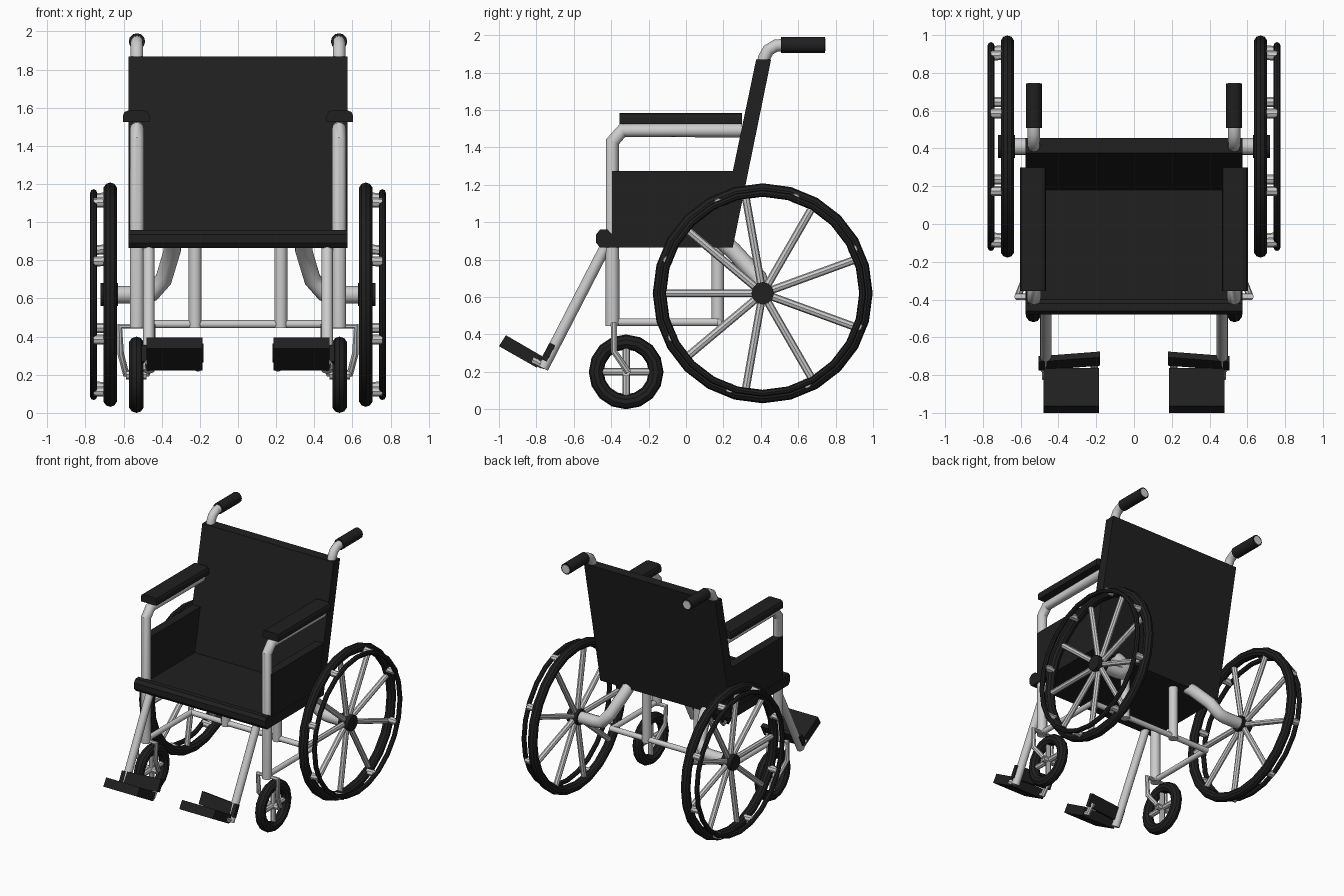
import bpy, bmesh, math
from mathutils import Vector, Matrix

if "Cube" in bpy.data.objects:
    bpy.data.objects.remove(bpy.data.objects["Cube"])

black = bpy.data.materials.new("black")
black.diffuse_color = (0.014, 0.014, 0.014, 1)
black.use_nodes = True
black.node_tree.nodes["Principled BSDF"].inputs["Base Color"].default_value = black.diffuse_color


def finish(ob, name, dark=False, mirror=True, smooth=True):
    ob.name = name
    bpy.ops.object.select_all(action='DESELECT')
    ob.select_set(True)
    bpy.context.view_layer.objects.active = ob
    bpy.ops.object.transform_apply(location=True, rotation=True, scale=True)
    if dark:
        ob.data.materials.append(black)
    if smooth:
        bpy.ops.object.shade_smooth_by_angle(angle=math.radians(35))
    if mirror:
        m = ob.modifiers.new("mirror", 'MIRROR')
        m.use_mirror_merge = False
    return ob


def tube(name, paths, r, res=4, **kw):
    """Round tubes swept along one or more point lists."""
    cu = bpy.data.curves.new(name, 'CURVE')
    cu.dimensions = '3D'
    cu.bevel_depth, cu.bevel_resolution, cu.use_fill_caps = r, res, True
    for pts in paths:
        s = cu.splines.new('POLY')
        s.points.add(len(pts) - 1)
        for p, co in zip(s.points, pts):
            p.co = (*co, 1)
    ob = bpy.data.objects.new(name, cu)
    bpy.context.collection.objects.link(ob)
    bpy.ops.object.select_all(action='DESELECT')
    ob.select_set(True)
    bpy.context.view_layer.objects.active = ob
    bpy.ops.object.convert(target='MESH')
    return finish(bpy.context.object, name, **kw)


def slab(name, profile, x0, x1, dark=True, mirror=True):
    """Side profile of (y, z) points extruded along x."""
    bm = bmesh.new()
    f = bm.faces.new([bm.verts.new((x0, y, z)) for y, z in profile])
    ext = bmesh.ops.extrude_face_region(bm, geom=[f])['geom']
    bmesh.ops.translate(bm, vec=(x1 - x0, 0, 0),
                        verts=[v for v in ext if isinstance(v, bmesh.types.BMVert)])
    bmesh.ops.recalc_face_normals(bm, faces=bm.faces[:])
    me = bpy.data.meshes.new(name)
    bm.to_mesh(me)
    bm.free()
    ob = bpy.data.objects.new(name, me)
    bpy.context.collection.objects.link(ob)
    return finish(ob, name, dark, mirror, smooth=False)


def ring(name, c, major, minor, seg, minor_seg=10):
    bpy.ops.mesh.primitive_torus_add(location=c, rotation=(0, math.pi / 2, 0), major_radius=major,
                                     minor_radius=minor, major_segments=seg, minor_segments=minor_seg)
    return finish(bpy.context.object, name, True)


def polar(c, x, r, deg):
    a = math.radians(deg)
    return (x, c[1] + r * math.cos(a), c[2] + r * math.sin(a))


# Seat with rolled front edge, backrest, side panels
slab("seat", [(-.46, .865), (-.48, .89), (-.48, .935), (-.46, .96), (-.42, .96),
              (-.40, .94), (.22, .94), (.22, .865)], -.575, .575, mirror=False)
slab("backrest", [(.165, .865), (.25, .865), (.455, 1.87), (.375, 1.87)], -.575, .575, mirror=False)
slab("side_panel", [(-.395, .865), (.24, .865), (.285, 1.275), (-.395, 1.275)], .505, .573)

# Armrests
tube("armrest_post", [[(.53, -.393, .445), (.53, -.393, 1.43), (.53, -.34, 1.49), (.53, .3, 1.49)]], .037)
pad = slab("armrest_pad", [(-.355, 1.525), (.30, 1.525), (.30, 1.585), (-.355, 1.585)], .465, .603)
bm = bmesh.new()
bm.from_mesh(pad.data)
top = [e for e in bm.edges if all(v.co.z > 1.58 for v in e.verts)
       and abs(e.verts[0].co.x - e.verts[1].co.x) < .01]
bmesh.ops.bevel(bm, geom=top, offset=.025, segments=2, profile=.5, affect='EDGES')
bm.to_mesh(pad.data)
bm.free()

# Push handles
tube("handle_tube", [[(.53, .40, 1.80), (.53, .418, 1.88), (.53, .44, 1.92), (.53, .48, 1.944),
                      (.53, .53, 1.948), (.53, .747, 1.948)]], .033)
tube("handle_grip", [[(.53, .508, 1.948), (.53, .744, 1.948)]], .043, dark=True)

# Lower frame
tube("side_rail", [[(.53, -.39, .465), (.53, .17, .465)]], .021)
tube("cross_rail", [[(-.54, .17, .465), (.54, .17, .465)]], .021, mirror=False)
tube("rear_post", [[(.225, .17, .445), (.225, .17, .88)]], .034)
tube("axle_arm", [[(.34, .18, .91), (.345, .25, .85), (.39, .39, .70),
                   (.45, .41, .63), (.50, .41, .62), (.66, .41, .62)]], .046)

# Rear wheels with hand rims
W = (.67, .41, .62)
ring("rear_tyre", W, .552, .036, 24)
ring("hand_rim", (.757, .41, .62), .535, .018, 24, 8)
tube("rear_spokes", [[polar(W, .67, .03, 180 + 40 * i), polar(W, .67, .54, 180 + 40 * i)]
                     for i in range(9)], .021, res=2)
tube("rim_posts", [[polar(W, .68, .54, 26 + 45 * i), polar(W, .757, .535, 26 + 45 * i)]
                   for i in range(8)], .026, res=2)
tube("rear_hub", [[(.63, .41, .62), (.72, .41, .62)]], .06, dark=True)

# Front casters with forks
C = (.533, -.32, .2)
ring("caster_tyre", C, .16, .04, 16)
tube("caster_spokes", [[polar(C, .533, 0, 90 * i), polar(C, .533, .14, 90 * i)]
                       for i in range(4)], .02, res=2)
tube("caster_axle", [[(.48, -.32, .2), (.586, -.32, .2)]], .024, res=2)
tube("caster_fork", [[(.48, -.31, .2), (.452, -.385, .31), (.445, -.385, .455), (.62, -.385, .455),
                      (.615, -.385, .31), (.586, -.31, .2)]], .018, res=2)

# Leg rests, footplates, heel straps
tube("leg_tube", [[(.468, -.42, .89), (.468, -.765, .22)]], .03)
slab("footplate", [(-.963, .396), (-1.0, .337), (-.797, .222), (-.763, .28)], .185, .48)
tube("footplate_bracket", [[(.21, -.715, .30), (.21, -.765, .235), (.21, -.82, .265)],
                           [(.468, -.765, .235), (.468, -.82, .265)]], .02, res=2)
strap = slab("heel_strap", [(-.705, .365), (-.675, .35), (-.72, .265), (-.75, .28)], .18, .505)
for v in strap.data.vertices:
    if v.co.x > .4:
        v.co.y -= .025
        v.co.z -= .01
